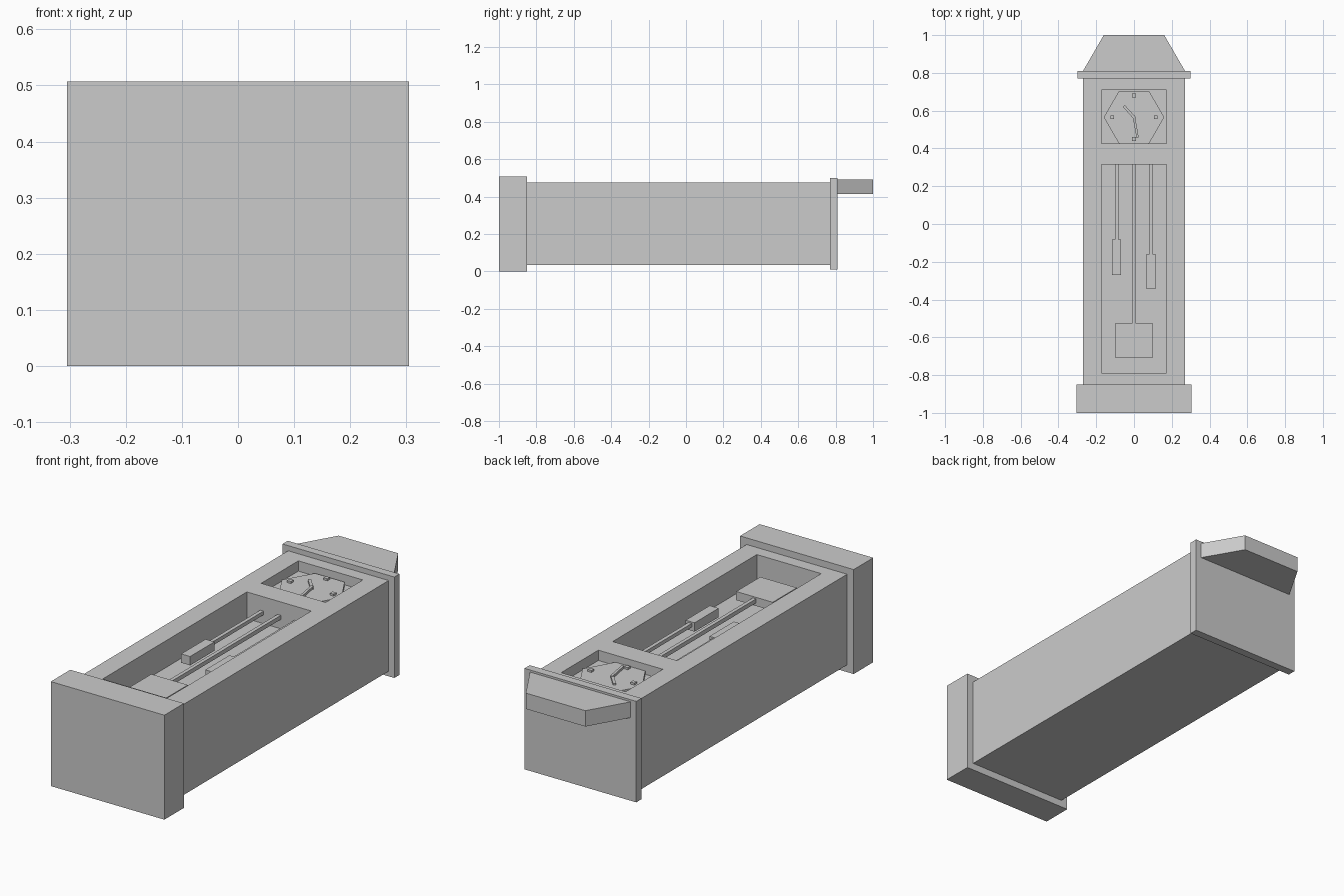
import bpy, math

if "Cube" in bpy.data.objects:
    bpy.data.objects.remove(bpy.data.objects["Cube"])


def prism(name, points, z0, z1):
    """Extrude a counter-clockwise xy outline from z0 to z1."""
    n = len(points)
    verts = [(x, y, z) for z in (z0, z1) for x, y in points]
    faces = [tuple(reversed(range(n))), tuple(range(n, 2 * n))]
    faces += [(i, (i + 1) % n, n + (i + 1) % n, n + i) for i in range(n)]
    mesh = bpy.data.meshes.new(name)
    mesh.from_pydata(verts, [], faces)
    obj = bpy.data.objects.new(name, mesh)
    bpy.context.collection.objects.link(obj)
    return obj


def box(name, x0, x1, y0, y1, z0, z1):
    return prism(name, [(x0, y0), (x1, y0), (x1, y1), (x0, y1)], z0, z1)


def hand(name, angle, length, width, z0, z1):
    """Clock hand starting at the dial centre."""
    obj = box(name, -width / 2, width / 2, -0.008, length, z0, z1)
    obj.location.y = DIAL_Y
    obj.rotation_euler.z = angle
    return obj


DIAL_Y = 0.565
DIAL_TOP = 0.442

# Case with two openings cut into its face
case = box("case", -0.27, 0.27, -0.85, 0.77, 0.035, 0.475)
openings = [("dial_opening", 0.425, 0.71, 0.425),
            ("pendulum_opening", -0.79, 0.315, 0.345)]
bpy.context.view_layer.objects.active = case
for name, y0, y1, floor in openings:
    cutter = box(name, -0.173, 0.173, y0, y1, floor, 0.6)
    cutter.hide_render = True
    mod = case.modifiers.new(name, 'BOOLEAN')
    mod.operation = 'DIFFERENCE'
    mod.solver = 'EXACT'
    mod.object = cutter
    bpy.ops.object.modifier_apply(modifier=mod.name)
    bpy.data.objects.remove(cutter)

# Plinth, cornice and sloped pediment
box("plinth", -0.305, 0.305, -1.0, -0.85, 0.0, 0.507)
box("cornice", -0.30, 0.30, 0.77, 0.81, 0.01, 0.50)
prism("pediment", [(-0.27, 0.81), (0.27, 0.81), (0.16, 1.0), (-0.16, 1.0)], 0.413, 0.49)

# Six-sided dial
prism("dial", [(0.16 * math.cos(i * math.pi / 3), DIAL_Y + 0.16 * math.sin(i * math.pi / 3))
               for i in range(6)], 0.42, DIAL_TOP)

# Quarter-hour markers and hands
for i in range(4):
    a = i * math.pi / 2
    x, y = 0.115 * math.cos(a), DIAL_Y + 0.115 * math.sin(a)
    box("hour_marker", x - 0.01, x + 0.01, y - 0.01, y + 0.01, DIAL_TOP - 0.005, DIAL_TOP + 0.01)
hand("minute_hand", math.radians(190), 0.11, 0.012, DIAL_TOP - 0.003, DIAL_TOP + 0.012)
hand("hour_hand", math.radians(42), 0.08, 0.014, DIAL_TOP - 0.003, DIAL_TOP + 0.009)

# Pendulum
box("pendulum_rod", -0.009, 0.009, -0.525, 0.315, 0.39, 0.41)
box("pendulum_bob", -0.098, 0.098, -0.71, -0.525, 0.375, 0.417)

# Hanging weights at different heights
for side, x, y0, y1 in [("left", -0.092, -0.27, -0.083), ("right", 0.09, -0.345, -0.16)]:
    box(side + "_weight", x - 0.024, x + 0.024, y0, y1, 0.37, 0.413)
    box(side + "_weight_rod", x - 0.009, x + 0.009, y1, 0.315, 0.388, 0.406)
